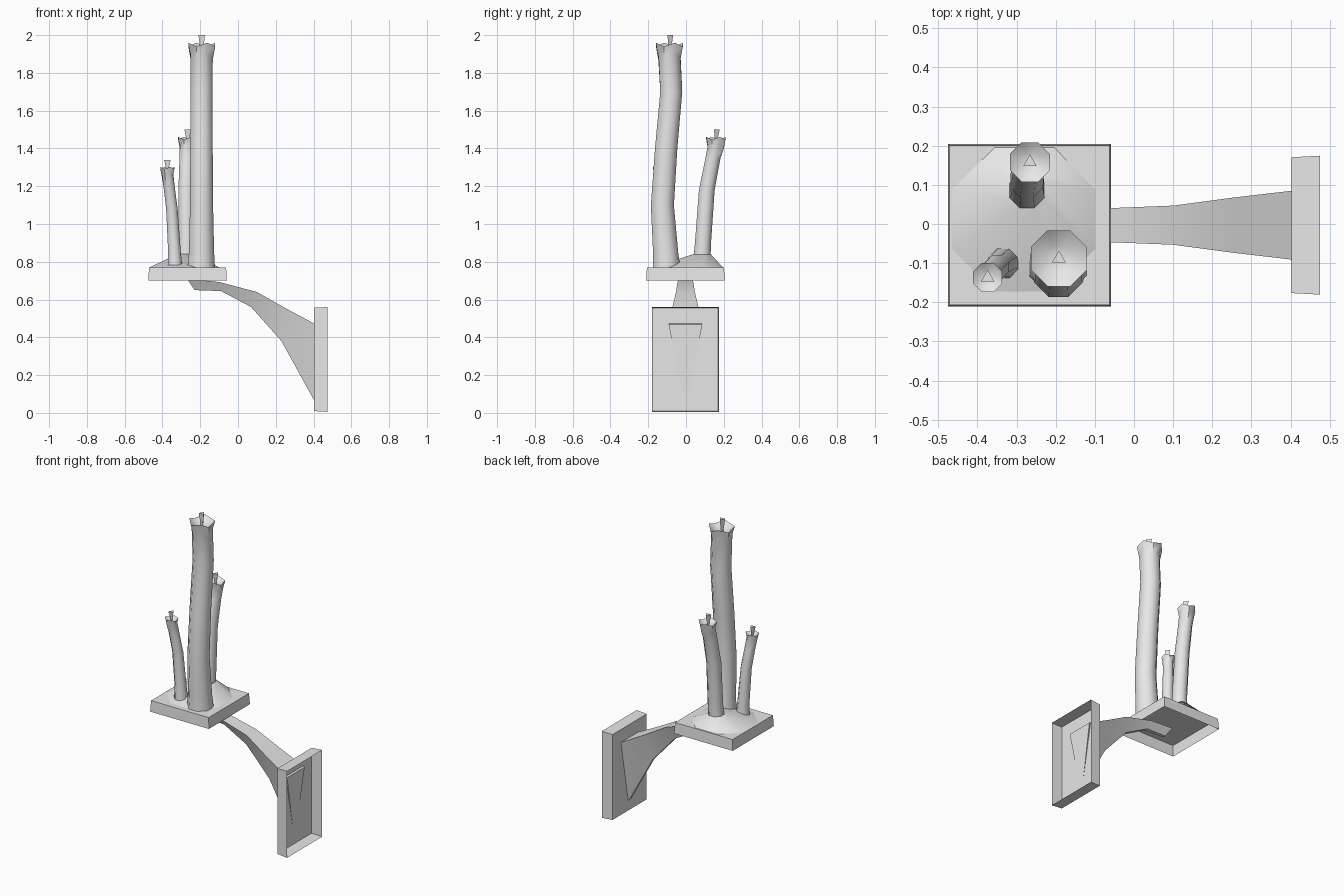
import bpy, bmesh
from math import sin, cos, pi, radians
from mathutils import Vector, Matrix

cube = bpy.data.objects.get("Cube")
if cube:
    bpy.data.objects.remove(cube, do_unlink=True)

grey = bpy.data.materials.new("pale_grey")
grey.use_nodes = True
colour = (0.8, 0.8, 0.8, 1)
grey.diffuse_color = colour
grey.node_tree.nodes["Principled BSDF"].inputs["Base Color"].default_value = colour


def finish(name, bm, smooth=None, fix_normals=True):
    if fix_normals:
        bmesh.ops.recalc_face_normals(bm, faces=bm.faces)
    mesh = bpy.data.meshes.new(name)
    bm.to_mesh(mesh)
    bm.free()
    mesh.materials.append(grey)
    ob = bpy.data.objects.new(name, mesh)
    bpy.context.collection.objects.link(ob)
    if smooth:
        bpy.ops.object.select_all(action='DESELECT')
        ob.select_set(True)
        bpy.context.view_layer.objects.active = ob
        bpy.ops.object.shade_smooth_by_angle(angle=radians(smooth))
    return ob


def loft(bm, rings, cap_start=False, cap_end=False):
    rows = [[bm.verts.new(p) for p in ring] for ring in rings]
    n = len(rows[0])
    for a, b in zip(rows, rows[1:]):
        for i in range(n):
            j = (i + 1) % n
            bm.faces.new((a[i], a[j], b[j], b[i]))
    if cap_start:
        bm.faces.new(rows[0][::-1])
    if cap_end:
        bm.faces.new(rows[-1])
    return rows


def circle(x, y, z, r, n=8, wave=0.0, turn=pi / 8):
    return [(x + r * cos(turn + 2 * pi * i / n), y + r * sin(turn + 2 * pi * i / n),
             z + wave * (-1) ** i) for i in range(n)]


# Shallow pans: a flat face with four slightly flared sides, open behind
def open_pan(name, face_centre, width, height, depth, turn):
    bm = bmesh.new()
    rings = []
    for d, grow in ((-depth, 0.004), (0, 0)):
        w, h = width / 2 + grow, height / 2 + grow
        rings.append([(-w, -h, d), (w, -h, d), (w, h, d), (-w, h, d)])
    loft(bm, rings, cap_end=True)
    bmesh.ops.transform(bm, matrix=Matrix.Translation(face_centre) @ turn, verts=bm.verts)
    finish(name, bm, fix_normals=False)


open_pan("candle_tray", (-0.267, -0.003, 0.77), 0.408, 0.408, 0.07, Matrix())
open_pan("wall_plate", (0.402, -0.003, 0.283), 0.547, 0.347, 0.073,
         Matrix.Rotation(-pi / 2, 4, 'Y'))

# Bracket arm: triangular section, flat on top and keeled below
# each station: top x, top z, half width, keel x, keel z
bm = bmesh.new()
stations = [(-0.27, 0.71, 0.03, -0.23, 0.65), (-0.10, 0.693, 0.042, -0.09, 0.645),
            (0.10, 0.64, 0.05, 0.07, 0.56), (0.25, 0.555, 0.07, 0.23, 0.38),
            (0.412, 0.468, 0.089, 0.401, 0.07)]
loft(bm, [[(tx, -w - 0.003, tz), (tx, w - 0.003, tz), (kx, w * 0.3, kz), (kx, -w * 0.3, kz)]
          for tx, tz, w, kx, kz in stations[:-2]]
     + [[(tx, -w - 0.003, tz), (tx, w - 0.003, tz), (kx, 0.01, kz), (kx, -0.01, kz)]
        for tx, tz, w, kx, kz in stations[-2:]], True, True)
finish("bracket_arm", bm, 30)

# Melted wax mound rising to the foot of the rear candle
bm = bmesh.new()
foot = [Vector(p) for p in circle(-0.28, 0.012, 0.771, 0.2)]
for p in foot:
    p.x = max(-0.465, min(-0.1, p.x))
    p.y = max(-0.175, min(0.195, p.y))
loft(bm, [foot, circle(-0.28, 0.085, 0.84, 0.05)], cap_end=True)
finish("wax_mound", bm, 40)


# Candles: bent octagonal stems, flared wavy lip, hollow melted top, tapered wick
def candle(name, path, lip):
    x, y, z, r = lip
    bm = bmesh.new()
    rings = [circle(*p) for p in path]
    rings.append(circle(x, y, z - r, r * 0.82, wave=r * 0.25))
    rings.append(circle(x, y, z - r * 0.2, r, wave=r * 0.13))
    rings.append(circle(x, y, z - r * 0.6, r * 0.45))
    loft(bm, rings, cap_end=True)
    finish(name, bm, 50)

    bm = bmesh.new()
    loft(bm, [circle(x, y, z - r * 0.65, r * 0.1, 3, turn=pi / 2),
              circle(x, y, z + 0.035, 0.02, 3, turn=pi / 2)], True, True)
    finish(name + "_wick", bm)


candle("tall_candle",
       [(-0.195, -0.103, 0.77, 0.079), (-0.193, -0.108, 0.85, 0.072),
        (-0.193, -0.125, 1.1, 0.066), (-0.193, -0.105, 1.4, 0.064),
        (-0.192, -0.078, 1.7, 0.063)],
       (-0.192, -0.088, 1.965, 0.077))
candle("rear_candle",
       [(-0.275, 0.083, 0.8, 0.05), (-0.272, 0.09, 0.9, 0.046),
        (-0.274, 0.11, 1.18, 0.045), (-0.27, 0.143, 1.35, 0.043)],
       (-0.266, 0.158, 1.465, 0.055))
candle("short_candle",
       [(-0.333, -0.1, 0.77, 0.042), (-0.337, -0.1, 0.86, 0.036),
        (-0.35, -0.11, 1.08, 0.033), (-0.365, -0.125, 1.2, 0.032)],
       (-0.374, -0.137, 1.305, 0.04))
